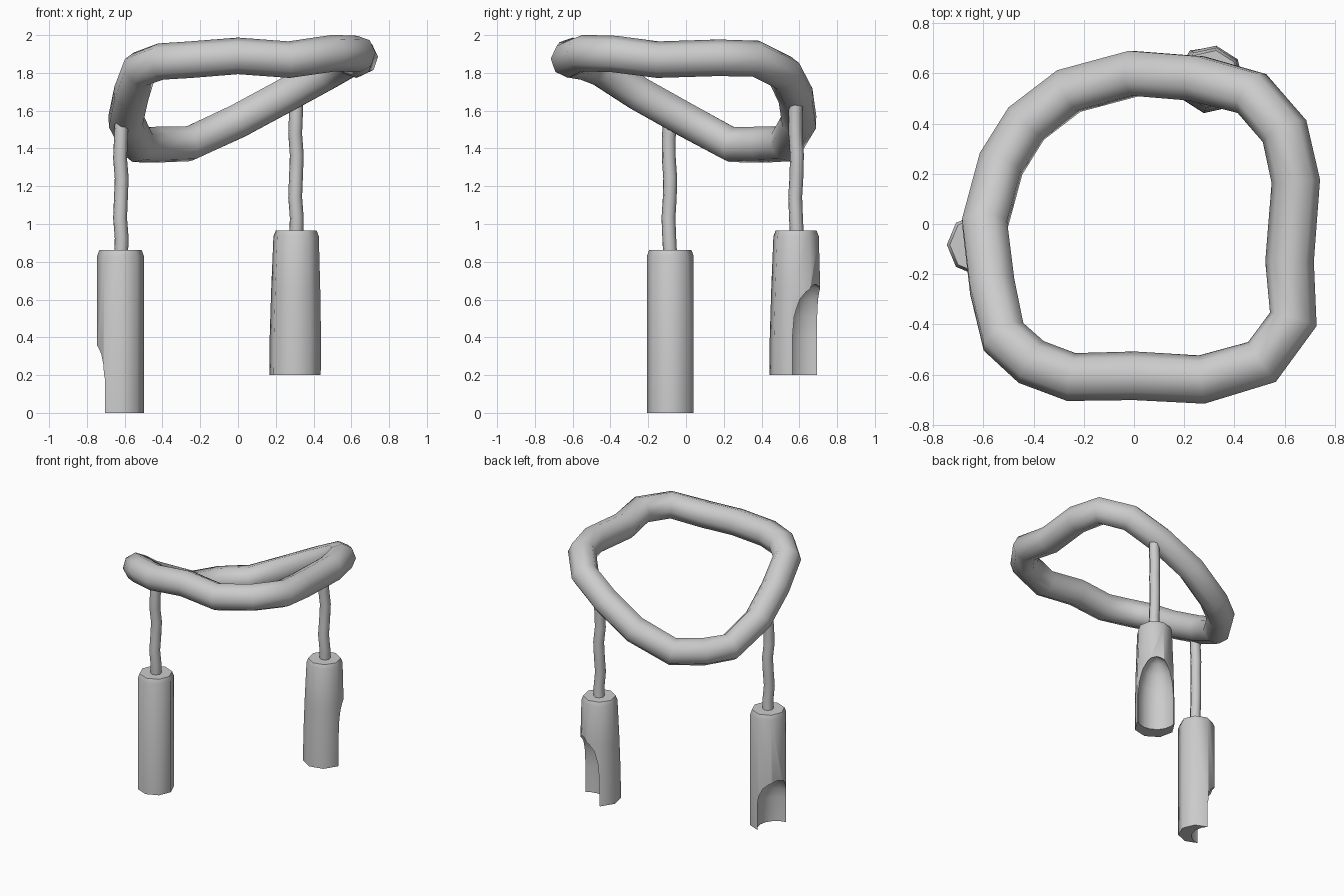
import bpy, bmesh, math
from mathutils import Matrix, Vector

if "Cube" in bpy.data.objects:
    bpy.data.objects.remove(bpy.data.objects["Cube"])


def smooth(obj, angle):
    bpy.ops.object.select_all(action='DESELECT')
    obj.select_set(True)
    bpy.context.view_layer.objects.active = obj
    bpy.ops.object.shade_smooth_by_angle(angle=math.radians(angle))


def tube(name, points, radius, closed=False):
    curve = bpy.data.curves.new(name, 'CURVE')
    curve.dimensions = '3D'
    curve.bevel_depth = radius
    curve.bevel_resolution = 2
    curve.use_fill_caps = not closed
    line = curve.splines.new('POLY')
    line.points.add(len(points) - 1)
    for p, co in zip(line.points, points):
        p.co = (*co, 1)
    line.use_cyclic_u = closed
    obj = bpy.data.objects.new(name, curve)
    bpy.context.collection.objects.link(obj)
    bpy.ops.object.select_all(action='DESELECT')
    obj.select_set(True)
    bpy.context.view_layer.objects.active = obj
    bpy.ops.object.convert(target='MESH')
    smooth(bpy.context.object, 60)


def lathe(name, profile, sides, bottom, top, turn=0.0):
    """Stack of polygon rings; profile holds (radius, z), centre drifts bottom to top."""
    bm = bmesh.new()
    z0, z1 = profile[0][1], profile[-1][1]
    rings = []
    for r, z in profile:
        c = Vector(bottom).lerp(Vector(top), (z - z0) / (z1 - z0))
        rings.append([bm.verts.new((c.x + r * math.cos(turn + math.tau * i / sides),
                                    c.y + r * math.sin(turn + math.tau * i / sides), z))
                      for i in range(sides)])
    for a, b in zip(rings, rings[1:]):
        for i in range(sides):
            j = (i + 1) % sides
            bm.faces.new((a[i], a[j], b[j], b[i]))
    bm.faces.new(rings[0][::-1])
    bm.faces.new(rings[-1])
    mesh = bpy.data.meshes.new(name)
    bm.to_mesh(mesh)
    bm.free()
    obj = bpy.data.objects.new(name, mesh)
    bpy.context.collection.objects.link(obj)
    return obj


def pendant(name, profile, bottom, top, turn, facing, straight, apex):
    body = lathe(name, profile, 8, bottom, top, math.radians(turn))
    # round-topped scoop cut out of the lower end
    a = math.radians(facing)
    c = (bottom[0] + 0.1 * math.cos(a), bottom[1] + 0.1 * math.sin(a))
    R, z0 = 0.13, profile[0][1]
    dome = [(R, z0 - 0.1), (R, straight)]
    dome += [(R * math.cos(math.radians(t)),
              straight + (apex - straight) * math.sin(math.radians(t))) for t in (22, 44, 66, 86)]
    cutter = lathe(name + "_cutter", dome, 16, c, c)
    cutter.hide_render = True
    mod = body.modifiers.new("scoop", 'BOOLEAN')
    mod.operation = 'DIFFERENCE'
    mod.solver = 'EXACT'
    mod.object = cutter
    bpy.ops.object.select_all(action='DESELECT')
    body.select_set(True)
    bpy.context.view_layer.objects.active = body
    bpy.ops.object.modifier_apply(modifier="scoop")
    bpy.data.objects.remove(cutter)
    smooth(body, 50)


# Draped neck loop
loop = [(-0.25, -0.61, 1.87), (0, -0.605, 1.89), (0.27, -0.62, 1.87), (0.51, -0.55, 1.905),
        (0.635, -0.38, 1.90), (0.62, -0.15, 1.87), (0.645, 0.17, 1.88), (0.60, 0.37, 1.875),
        (0.47, 0.52, 1.80), (0.25, 0.58, 1.68), (0.0, 0.60, 1.545), (-0.26, 0.53, 1.425),
        (-0.43, 0.40, 1.42), (-0.53, 0.24, 1.42), (-0.595, 0.0, 1.55), (-0.565, -0.25, 1.69),
        (-0.52, -0.45, 1.82), (-0.41, -0.55, 1.86)]
tube("neck_loop", loop, 0.097, closed=True)

# Slightly wavy hanging cords
for name, x, y, z0, z1 in (("left_cord", -0.62, -0.088, 0.82, 1.56),
                           ("right_cord", 0.307, 0.583, 0.92, 1.70)):
    pts = [(x + 0.005 * math.sin(i * 2.1), y + 0.005 * math.cos(i * 1.7), z0 + (z1 - z0) * i / 7)
           for i in range(8)]
    tube(name, pts, 0.037)

# Scooped pendants
pendant("left_pendant", [(0.124, 0), (0.124, 0.83), (0.112, 0.862)],
        (-0.622, -0.083), (-0.622, -0.083), 0, 157.5, 0.18, 0.37)
pendant("right_pendant", [(0.138, 0.2), (0.138, 0.4), (0.132, 0.65), (0.122, 0.935), (0.11, 0.965)],
        (0.302, 0.578), (0.308, 0.583), -10, 57.5, 0.40, 0.69)
